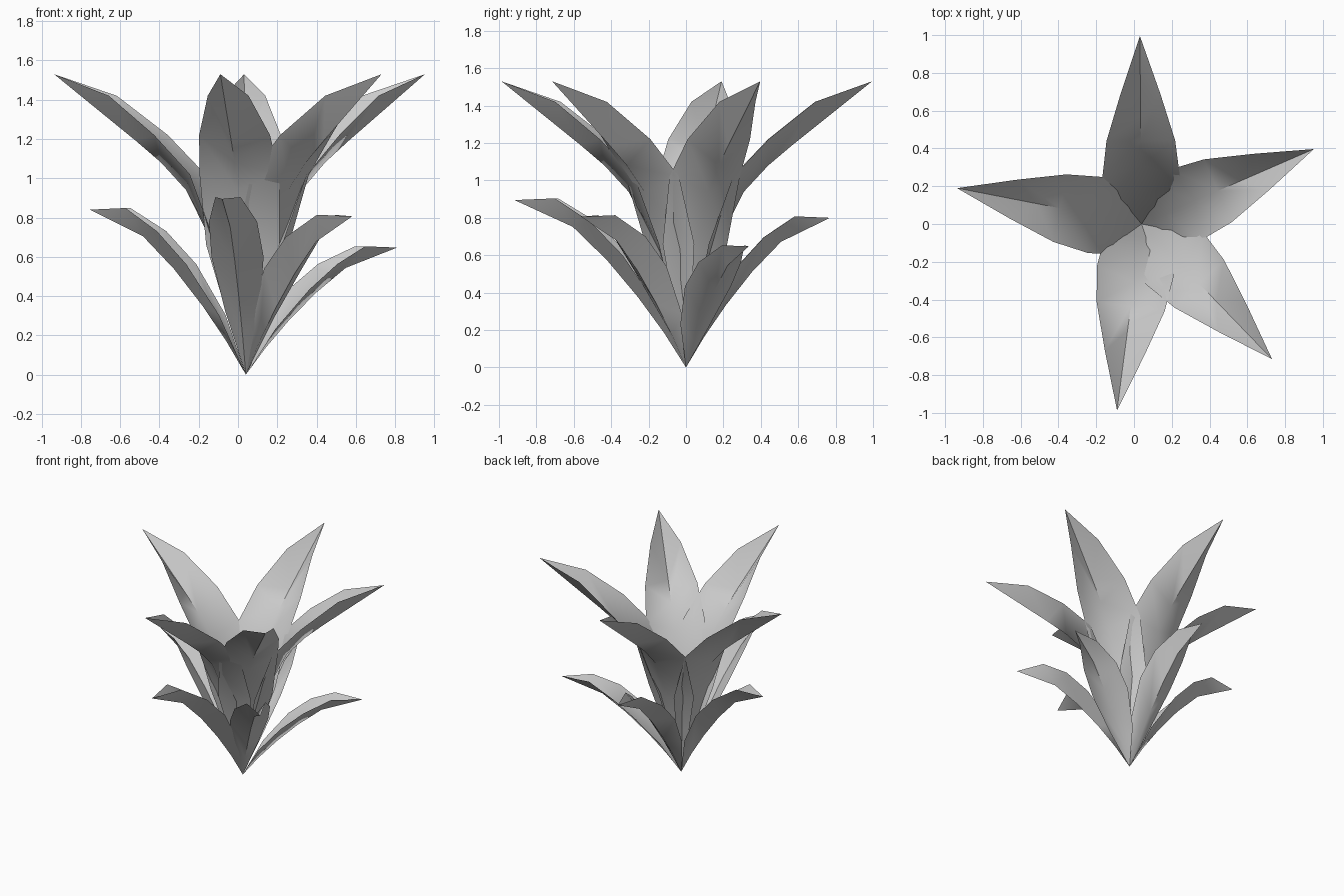
import bpy, math

if "Cube" in bpy.data.objects:
    bpy.data.objects.remove(bpy.data.objects["Cube"])

CENTRE_X = 0.04

# Each station: rib radius, rib height, edge radius, edge height, half width
TALL = [
    (0.07, 0.36, 0.06, 0.36, 0.105),
    (0.14, 0.60, 0.12, 0.66, 0.188),
    (0.31, 0.94, 0.25, 1.02, 0.205),
    (0.44, 1.08, 0.44, 1.22, 0.182),
    (0.57, 1.19, 0.69, 1.42, 0.105),
]
LOW = [  # radius and height are fractions of the tip position
    (0.13, 0.21, 0.15, 0.36, 0.085),
    (0.28, 0.42, 0.35, 0.67, 0.13),
    (0.46, 0.64, 0.54, 0.87, 0.12),
    (0.66, 0.84, 0.755, 1.01, 0.063),
]


def leaf(name, angle, stations, tip_r, tip_z, sr=1.0, sz=1.0, sw=1.0):
    """Folded leaf: a low midrib with a raised edge on both sides."""
    a = math.radians(angle)
    c, s = math.cos(a), math.sin(a)

    def place(r, t, z):
        return (CENTRE_X + r * c - t * s, r * s + t * c, z)

    verts = [place(0, 0, 0)]
    for rr, rz, er, ez, w in stations:
        verts += [place(er * sr, w * sw, ez * sz),
                  place(rr * sr, 0, rz * sz),
                  place(er * sr, -w * sw, ez * sz)]
    verts.append(place(tip_r, 0, tip_z))
    tip, n = len(verts) - 1, len(stations)
    faces = [(0, 2, 1), (0, 3, 2)]
    for i in range(n - 1):
        k = 1 + 3 * i
        faces += [(k, k + 1, k + 4, k + 3), (k + 1, k + 2, k + 5, k + 4)]
    k = 1 + 3 * (n - 1)
    faces += [(k, k + 1, tip), (k + 1, k + 2, tip)]
    me = bpy.data.meshes.new(name)
    me.from_pydata(verts, [], faces)
    me.update()
    ob = bpy.data.objects.new(name, me)
    bpy.context.collection.objects.link(ob)
    bpy.ops.object.select_all(action='DESELECT')
    ob.select_set(True)
    bpy.context.view_layer.objects.active = ob
    bpy.ops.object.shade_smooth_by_angle(angle=math.radians(62))
    return ob


# Five directions, each with a tall leaf above a shorter drooping one
rosette = [(90.5, 0.77, 0.80), (169, 0.81, 0.84), (262.5, 0.925, 0.895),
           (314, 0.78, 0.806), (23.5, 0.84, 0.647)]
for i, (angle, r, z) in enumerate(rosette, 1):
    leaf(f"tall_leaf_{i}", angle, TALL, 0.995, 1.53)
    leaf(f"low_leaf_{i}", angle, LOW, r, z, r, z, 1.03)
